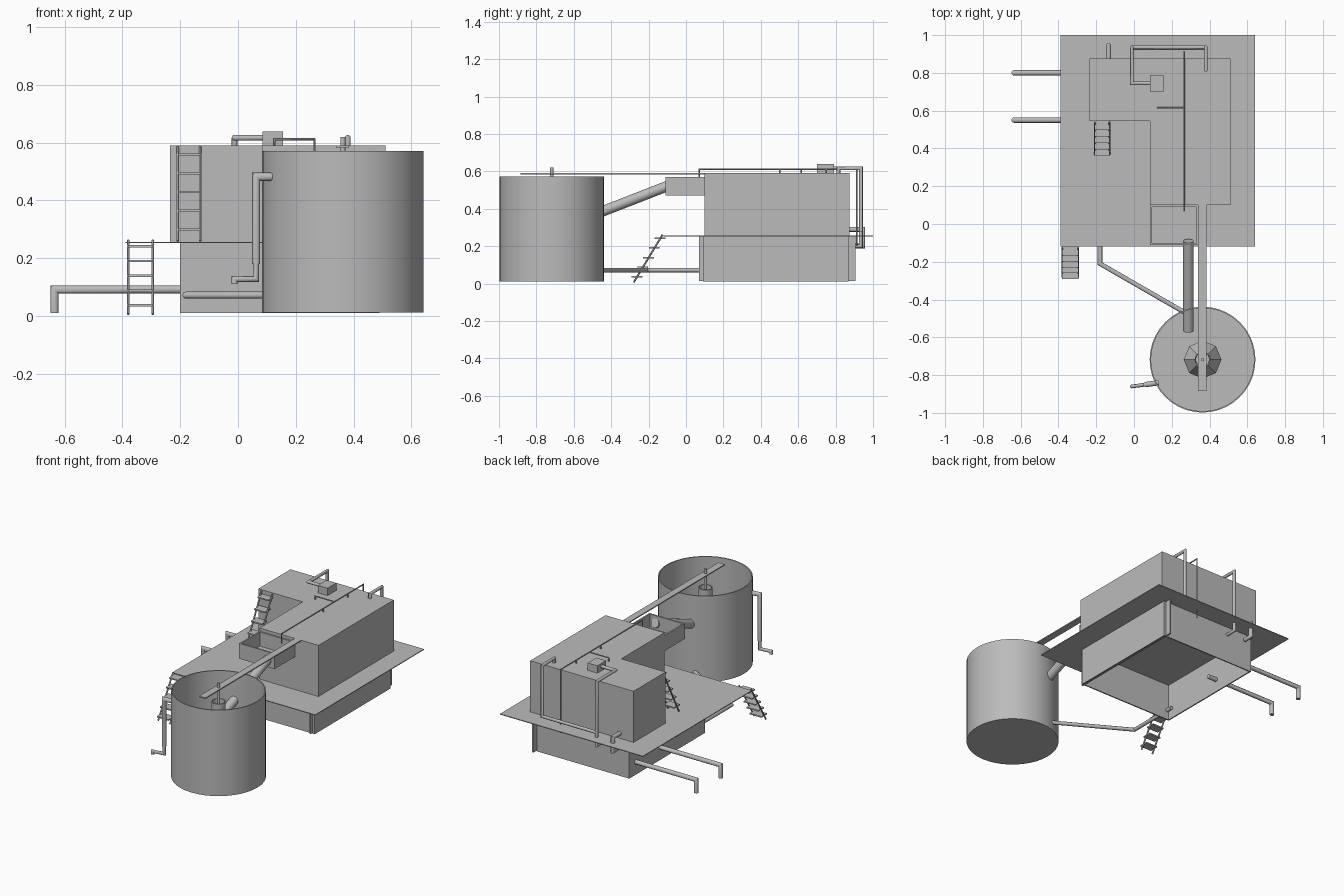
import bpy, bmesh
from math import radians
from mathutils import Vector

if "Cube" in bpy.data.objects:
    bpy.data.objects.remove(bpy.data.objects["Cube"])

GREY = (0.5, 0.5, 0.5, 1)
grey = bpy.data.materials.new("plain grey")
grey.use_nodes = True
grey.diffuse_color = GREY
grey.node_tree.nodes["Principled BSDF"].inputs["Base Color"].default_value = GREY


def finish(name, bm, smooth=False):
    bmesh.ops.recalc_face_normals(bm, faces=bm.faces)
    mesh = bpy.data.meshes.new(name)
    bm.to_mesh(mesh)
    bm.free()
    mesh.materials.append(grey)
    ob = bpy.data.objects.new(name, mesh)
    bpy.context.collection.objects.link(ob)
    if smooth:
        bpy.ops.object.select_all(action="DESELECT")
        ob.select_set(True)
        bpy.context.view_layer.objects.active = ob
        bpy.ops.object.shade_smooth_by_angle(angle=radians(40))
    return ob


def prism(name, outline, z0, z1):
    bm = bmesh.new()
    face = bm.faces.new([bm.verts.new((x, y, z0)) for x, y in outline])
    up = bmesh.ops.extrude_face_region(bm, geom=[face], use_keep_orig=True)["geom"]
    verts = [v for v in up if isinstance(v, bmesh.types.BMVert)]
    bmesh.ops.translate(bm, verts=verts, vec=(0, 0, z1 - z0))
    return finish(name, bm)


def box(name, x0, x1, y0, y1, z0, z1):
    return prism(name, [(x0, y0), (x1, y0), (x1, y1), (x0, y1)], z0, z1)


def lathe(name, profile, center, sides, smooth=True):
    bm = bmesh.new()
    pts = [bm.verts.new((center[0] + r, center[1], z)) for r, z in profile]
    edges = [bm.edges.new(pair) for pair in zip(pts, pts[1:])]
    bmesh.ops.spin(bm, geom=pts + edges, cent=(*center, 0), axis=(0, 0, 1),
                   angle=radians(360), steps=sides, use_merge=True)
    bmesh.ops.remove_doubles(bm, verts=bm.verts, dist=0.0001)
    return finish(name, bm, smooth)


def tube(name, path, radius, sides=12):
    # Mitred round pipe swept along a polyline
    pts = [Vector(p) for p in path]
    dirs = [(b - a).normalized() for a, b in zip(pts, pts[1:])]
    bm = bmesh.new()
    circle = bmesh.ops.create_circle(bm, segments=sides, radius=radius, cap_ends=False)["verts"]
    turn = dirs[0].to_track_quat("Z", "Y").to_matrix()
    ring = [turn @ v.co + pts[0] for v in circle]
    bm.clear()
    rings = [[bm.verts.new(c) for c in ring]]
    for i, d in enumerate(dirs):
        p = pts[i + 1]
        n = d + dirs[i + 1] if i + 1 < len(dirs) else d
        ring = [c + d * ((p - c).dot(n) / d.dot(n)) for c in ring]
        rings.append([bm.verts.new(c) for c in ring])
    for a, b in zip(rings, rings[1:]):
        for k in range(sides):
            j = (k + 1) % sides
            bm.faces.new((a[k], a[j], b[j], b[k]))
    bm.faces.new(rings[0])
    bm.faces.new(rings[-1])
    return finish(name, bm, True)


def open_box(name, x0, x1, y0, y1, z0, z1, t):
    # Four walls without floor or lid
    box(name + "_front", x0, x1, y0, y0 + t, z0, z1)
    box(name + "_back", x0, x1, y1 - t, y1, z0, z1)
    box(name + "_side_a", x0, x0 + t, y0 + t, y1 - t, z0, z1)
    box(name + "_side_b", x1 - t, x1, y0 + t, y1 - t, z0, z1)


def ladder(name, x0, x1, y_low, y_high, z_low, z_high, rungs):
    for side, x in (("a", x0), ("b", x1)):
        tube(f"{name}_rail_{side}", [(x, y_low, z_low), (x, y_high, z_high)], 0.005, 6)
    for i in range(rungs):
        f = (i + 0.6) / rungs
        y, z = y_low + f * (y_high - y_low), z_low + f * (z_high - z_low)
        box(f"{name}_tread_{i}", x0, x1, y - 0.03, y + 0.028, z - 0.004, z + 0.004)


# Main building: hollow base, platform and L-shaped upper block
open_box("base_wall", -0.2, 0.49, 0.09, 0.87, 0.01, 0.253, 0.008)
box("base_end_plate", 0.465, 0.475, 0.07, 0.905, 0.015, 0.253)
box("platform", -0.39, 0.64, -0.12, 1.0, 0.252, 0.257)
prism("upper_block", [(0.085, 0.1), (0.51, 0.1), (0.51, 0.875), (-0.235, 0.875),
                      (-0.235, 0.545), (0.085, 0.545)], 0.256, 0.59)

# Open trough and bridge to the tank
open_box("trough", 0.085, 0.34, -0.11, 0.1, 0.47, 0.57, 0.01)
box("trough_floor", 0.09, 0.335, -0.1, 0.1, 0.47, 0.478)
box("bridge", 0.34, 0.385, -0.885, 0.1, 0.584, 0.591)

# Round tank with its centre well
TANK = (0.363, -0.718)
lathe("tank", [(0, 0.012), (0.28, 0.012), (0.28, 0.572), (0.273, 0.572),
               (0.273, 0.025), (0, 0.025)], TANK, 40)
lathe("centre_cone", [(0.1, 0.15), (0.042, 0.25), (0.036, 0.25), (0.092, 0.15), (0.1, 0.15)],
      TANK, 8, False)
lathe("centre_well", [(0.042, 0.2), (0.042, 0.5), (0.037, 0.5), (0.037, 0.2), (0.042, 0.2)], TANK, 20)
tube("centre_shaft", [(*TANK, 0.1), (*TANK, 0.62)], 0.009)
tube("feed_pipe", [(0.288, -0.09, 0.525), (0.288, -0.565, 0.34)], 0.028, 20)

# Tank drain and return line
tube("drain_pipe_upper", [(0.13, -0.84, 0.482), (0.063, -0.85, 0.482), (0.063, -0.85, 0.18)], 0.014)
tube("drain_pipe_lower", [(0.063, -0.85, 0.185), (0.063, -0.85, 0.128),
                          (-0.012, -0.86, 0.128), (-0.012, -0.86, 0.11)], 0.01)
tube("return_pipe", [(-0.18, 0.14, 0.072), (-0.18, -0.21, 0.072), (0.28, -0.475, 0.072)], 0.012)

# Two side outlets
for i, y in enumerate((0.55, 0.8)):
    tube(f"outlet_pipe_{i}", [(-0.13, y, 0.092), (-0.635, y, 0.092), (-0.635, y, 0.01)], 0.014)

# Roof pump with pipes dropping behind the block
box("pump_box", 0.085, 0.155, 0.7, 0.79, 0.59, 0.638)
tube("pump_pipe", [(0.09, 0.745, 0.617), (-0.012, 0.745, 0.617), (-0.012, 0.935, 0.617),
                   (-0.012, 0.935, 0.2), (-0.012, 0.87, 0.2)], 0.01)
tube("cross_pipe", [(0.38, 0.815, 0.58), (0.38, 0.815, 0.617), (0.38, 0.935, 0.617),
                    (0.38, 0.935, 0.285), (-0.012, 0.935, 0.285)], 0.01)
tube("wall_elbow", [(-0.135, 0.87, 0.29), (-0.135, 0.945, 0.29),
                    (-0.135, 0.945, 0.2), (-0.135, 0.89, 0.2)], 0.013)

# Thin line along the roof
tube("thin_line", [(0.265, 0.07, 0.55), (0.265, 0.07, 0.612), (0.265, 0.912, 0.612),
                   (0.265, 0.912, 0.2)], 0.004, 8)
tube("thin_branch", [(0.265, 0.615, 0.612), (0.125, 0.615, 0.612), (0.125, 0.615, 0.585)], 0.004, 8)
for i, y in enumerate((0.5, 0.75)):
    tube(f"thin_support_{i}", [(0.265, y, 0.585), (0.265, y, 0.612)], 0.004, 8)

# Ladders
ladder("lower_ladder", -0.38, -0.295, -0.28, -0.125, 0.006, 0.262, 5)
ladder("upper_ladder", -0.208, -0.13, 0.37, 0.54, 0.26, 0.585, 5)
